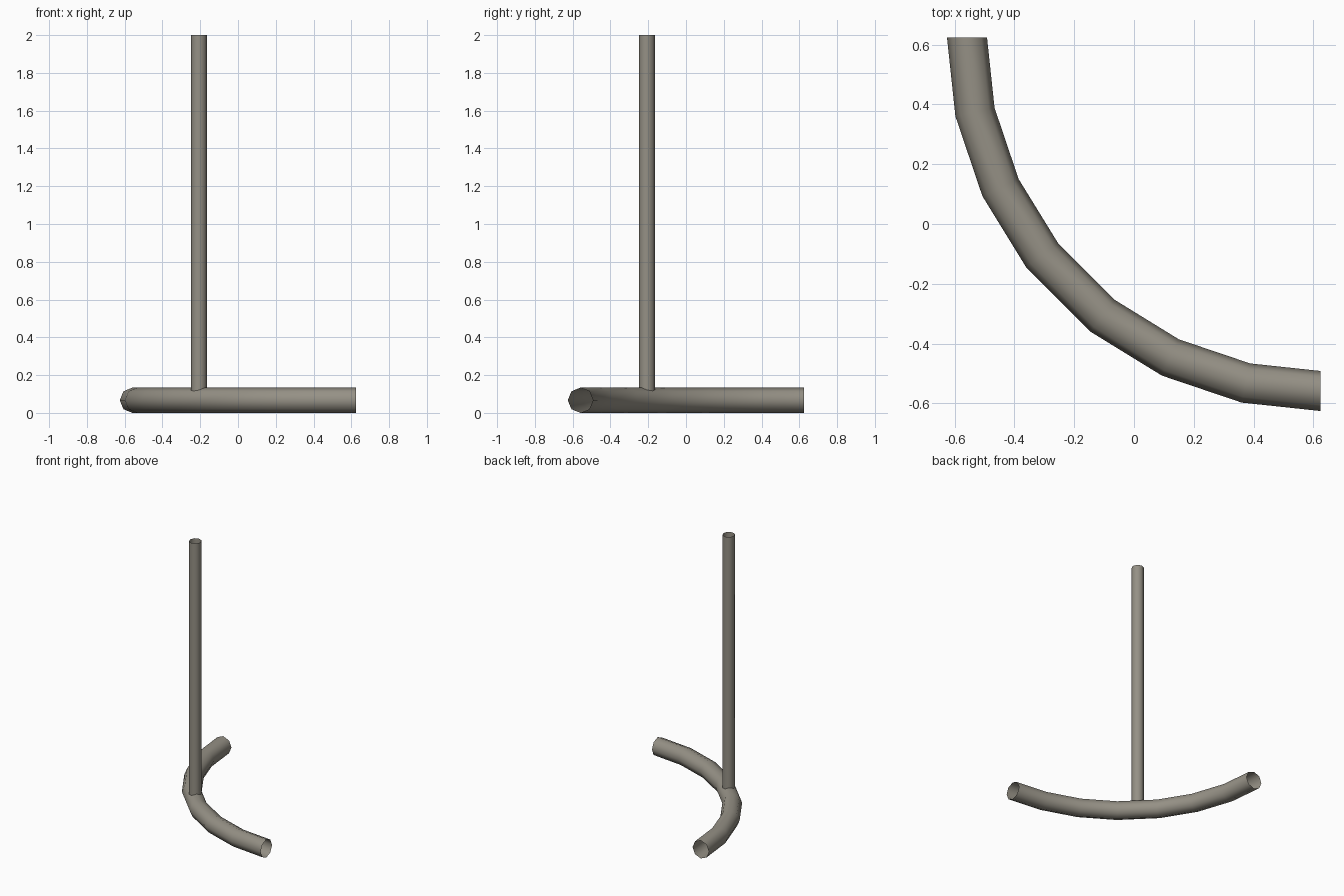
import bpy, bmesh, math

if "Cube" in bpy.data.objects:
    bpy.data.objects.remove(bpy.data.objects["Cube"])

mat = bpy.data.materials.new("warm grey metal")
mat.diffuse_color = (0.30, 0.28, 0.235, 1)
mat.use_nodes = True
mat.node_tree.nodes["Principled BSDF"].inputs["Base Color"].default_value = mat.diffuse_color
SIDES = 8


def open_tube(name, rings):
    """Skin a list of point rings into an open-ended smooth tube."""
    bm = bmesh.new()
    loops = [[bm.verts.new(p) for p in ring] for ring in rings]
    for a, b in zip(loops, loops[1:]):
        for i in range(SIDES):
            j = (i + 1) % SIDES
            bm.faces.new((a[i], a[j], b[j], b[i])).smooth = True
    bm.normal_update()
    me = bpy.data.meshes.new(name)
    bm.to_mesh(me)
    bm.free()
    me.materials.append(mat)
    ob = bpy.data.objects.new(name, me)
    bpy.context.collection.objects.link(ob)
    return ob


steps = [2 * math.pi * i / SIDES for i in range(SIDES)]

# quarter-circle base rail lying on the ground
C, R, r = 0.625, 1.184, 0.067
half = [0, 12.2, 25.15, 38.05]
angles = half + [90 - a for a in reversed(half)]
rail = []
for deg in angles:
    t = math.radians(deg)
    rail.append([(C - (R + r * math.cos(f)) * math.cos(t),
                  C - (R + r * math.cos(f)) * math.sin(t),
                  r + r * math.sin(f)) for f in steps])
open_tube("curved_base_rail", rail)

# upright pole rising from the middle of the rail
P, pr = -0.207, 0.043
open_tube("upright_pole", [[(P + pr * math.cos(f), P + pr * math.sin(f), z) for f in steps]
                           for z in (0.067, 2.0)])
